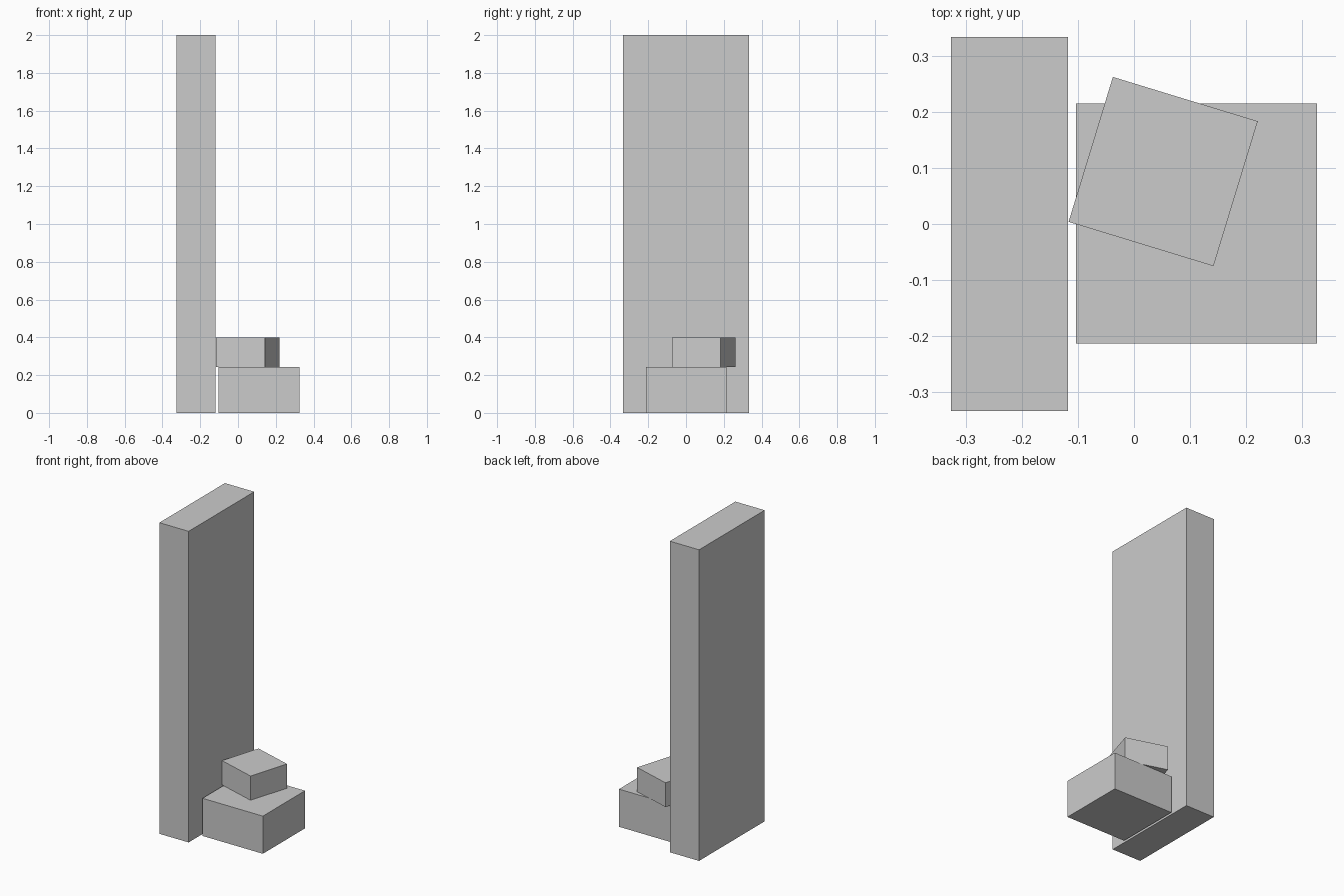
import bpy
from math import radians

if "Cube" in bpy.data.objects:
    bpy.data.objects.remove(bpy.data.objects["Cube"])


def box(name, size, center_xy, bottom, turn=0):
    """Add a box resting at height bottom, turned about z in degrees."""
    x, y = center_xy
    bpy.ops.mesh.primitive_cube_add(
        size=1, location=(x, y, bottom + size[2] / 2), rotation=(0, 0, radians(turn)))
    obj = bpy.context.object
    obj.name = name
    obj.scale = size
    bpy.ops.object.transform_apply(location=False, rotation=False, scale=True)
    return obj


# Tall upright slab
box("tall_slab", (0.208, 0.666, 2.0), (-0.222, 0), 0)

# Low block standing beside the slab
box("lower_block", (0.429, 0.428, 0.242), (0.1115, 0.001), 0)

# Smaller block resting askew on the low block
box("upper_block", (0.27, 0.27, 0.156), (0.052, 0.0935), 0.242, turn=-17)
